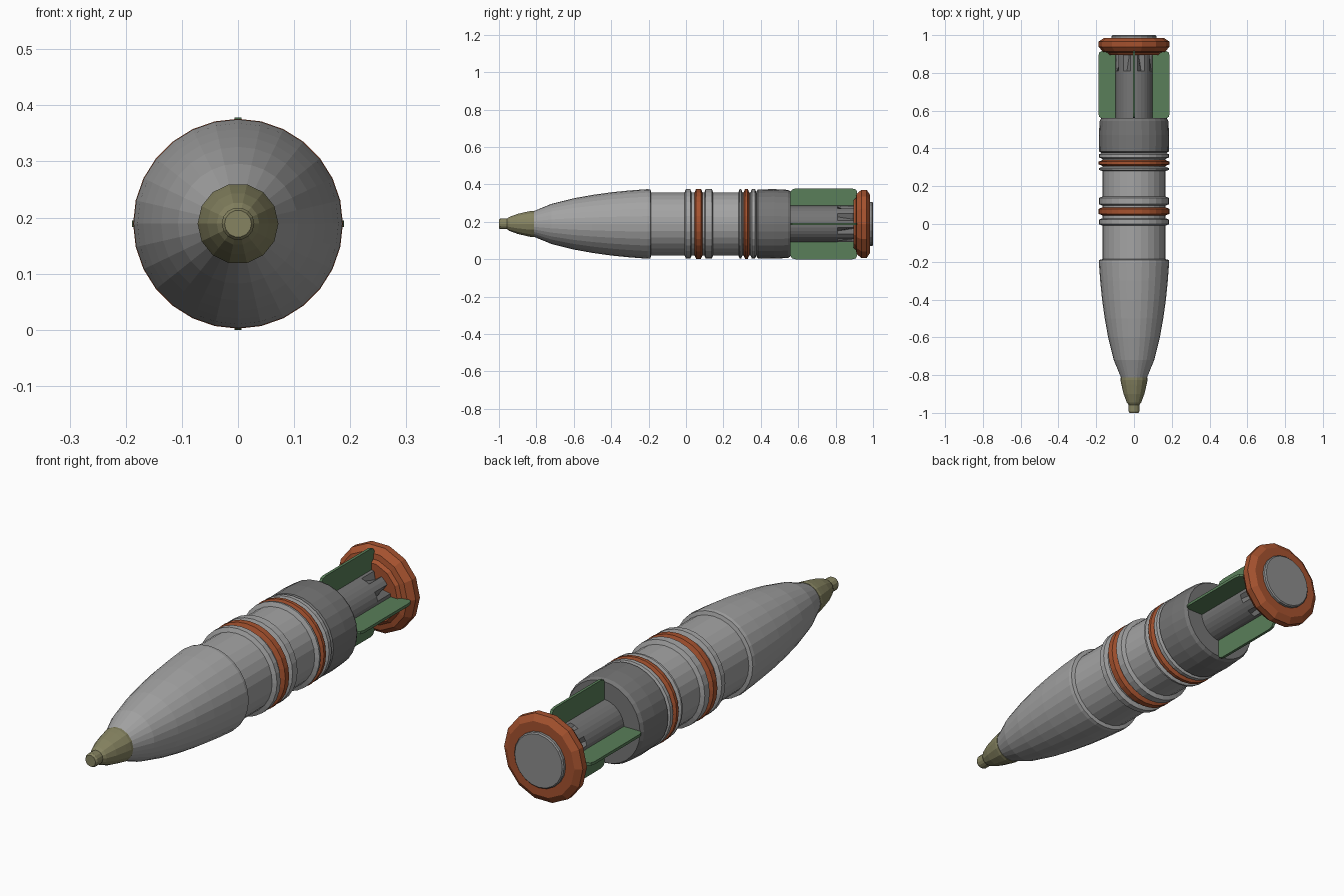
import bpy, bmesh, math
from mathutils import Matrix, Vector

if "Cube" in bpy.data.objects:
    bpy.data.objects.remove(bpy.data.objects["Cube"], do_unlink=True)

AXIS = 0.189  # height of the long axis
SIDES = 28


def material(name, rgb):
    m = bpy.data.materials.new(name)
    m.use_nodes = True
    m.diffuse_color = (*rgb, 1)
    m.node_tree.nodes["Principled BSDF"].inputs["Base Color"].default_value = (*rgb, 1)
    return m


light_grey = material("light grey", (0.37, 0.37, 0.37))
dark_grey = material("dark grey", (0.18, 0.18, 0.18))
mid_grey = material("mid grey", (0.27, 0.27, 0.27))
olive = material("olive", (0.24, 0.23, 0.12))
green = material("green", (0.10, 0.21, 0.10))
copper = material("copper", (0.38, 0.085, 0.028))


def finish(name, bm, mat):
    bmesh.ops.recalc_face_normals(bm, faces=bm.faces)
    mesh = bpy.data.meshes.new(name)
    bm.to_mesh(mesh)
    bm.free()
    mesh.materials.append(mat)
    ob = bpy.data.objects.new(name, mesh)
    bpy.context.collection.objects.link(ob)
    return ob


def lathe(name, profile, mat, sides=SIDES, shape=None):
    """Turn (y, radius) points about the long axis and cap both ends."""
    bm = bmesh.new()
    rings = []
    for y, r in profile:
        ring = []
        for i in range(sides):
            a = math.tau * i / sides
            k = shape(i, y) if shape else 1
            ring.append(bm.verts.new((r * k * math.cos(a), y, AXIS + r * k * math.sin(a))))
        rings.append(ring)
    for p, q in zip(rings, rings[1:]):
        for i in range(sides):
            j = (i + 1) % sides
            bm.faces.new((p[i], p[j], q[j], q[i]))
    bm.faces.new(rings[0])
    bm.faces.new(rings[-1])
    return finish(name, bm, mat)


def ridge(y0, y1, r, base, slope):
    return [(y0, base), (y0 + slope, r), (y1 - slope, r), (y1, base)]


# Fuze at the nose
lathe("nose_fuze", [(-1, .024), (-.992, .029), (-.957, .029), (-.945, .038),
                    (-.90, .055), (-.85, .067), (-.825, .072), (-.812, .072)], olive, 14)

# Ogive and cylindrical shell with raised ridges
CORE = .168
shell = [(-.815, .068), (-.72, .107), (-.6, .137), (-.5, .155), (-.4, .169),
         (-.3, .179), (-.205, .186), (-.19, .184), (-.186, CORE)]
for y0, y1 in ((-.008, .03), (.098, .145), (.28, .302), (.345, .376)):
    shell += ridge(y0, y1, .186, CORE, .007)
shell += [(.38, CORE)]
lathe("shell_body", shell, light_grey)

# Driving bands
for name, y0, y1 in (("front_band", .044, .09), ("rear_band", .306, .34)):
    lathe(name, ridge(y0, y1, .187, .164, .01), copper)

# Tail section
lathe("tail_collar", [(.376, .172), (.384, .184), (.47, .186), (.545, .182), (.56, .174)],
      dark_grey)


# Boom with flutes cut into its rear end
def flutes(i, y):
    return 0.68 if y > .88 and i % 4 == 2 else 1


lathe("tail_boom", [(.55, .098), (.81, .098), (.89, .098), (.93, .098)], dark_grey, 32, flutes)

# Four thin fins with rounded outer corners
for n, name in enumerate(("left_fin", "top_fin", "right_fin", "bottom_fin")):
    outline = [(.085, .56), (.172, .56), (.184, .567), (.189, .585),
               (.189, .89), (.184, .908), (.172, .915), (.085, .915)]
    bm = bmesh.new()
    face = bm.faces.new([bm.verts.new((x, y, -.006)) for x, y in outline])
    out = bmesh.ops.extrude_face_region(bm, geom=[face])
    top = [v for v in out["geom"] if isinstance(v, bmesh.types.BMVert)]
    bmesh.ops.translate(bm, verts=top, vec=Vector((0, 0, .012)))
    bm.transform(Matrix.Translation((0, 0, AXIS)) @ Matrix.Rotation(-n * math.pi / 2, 4, "Y"))
    finish(name, bm, green)

# Base flange and primer cap
lathe("base_flange", [(.895, .13), (.908, .142), (.912, .165), (.938, .187),
                      (.966, .187), (.984, .160)], copper, 14)
lathe("base_cap", [(.97, .118), (.995, .118), (1.0, .113)], mid_grey, 20)
